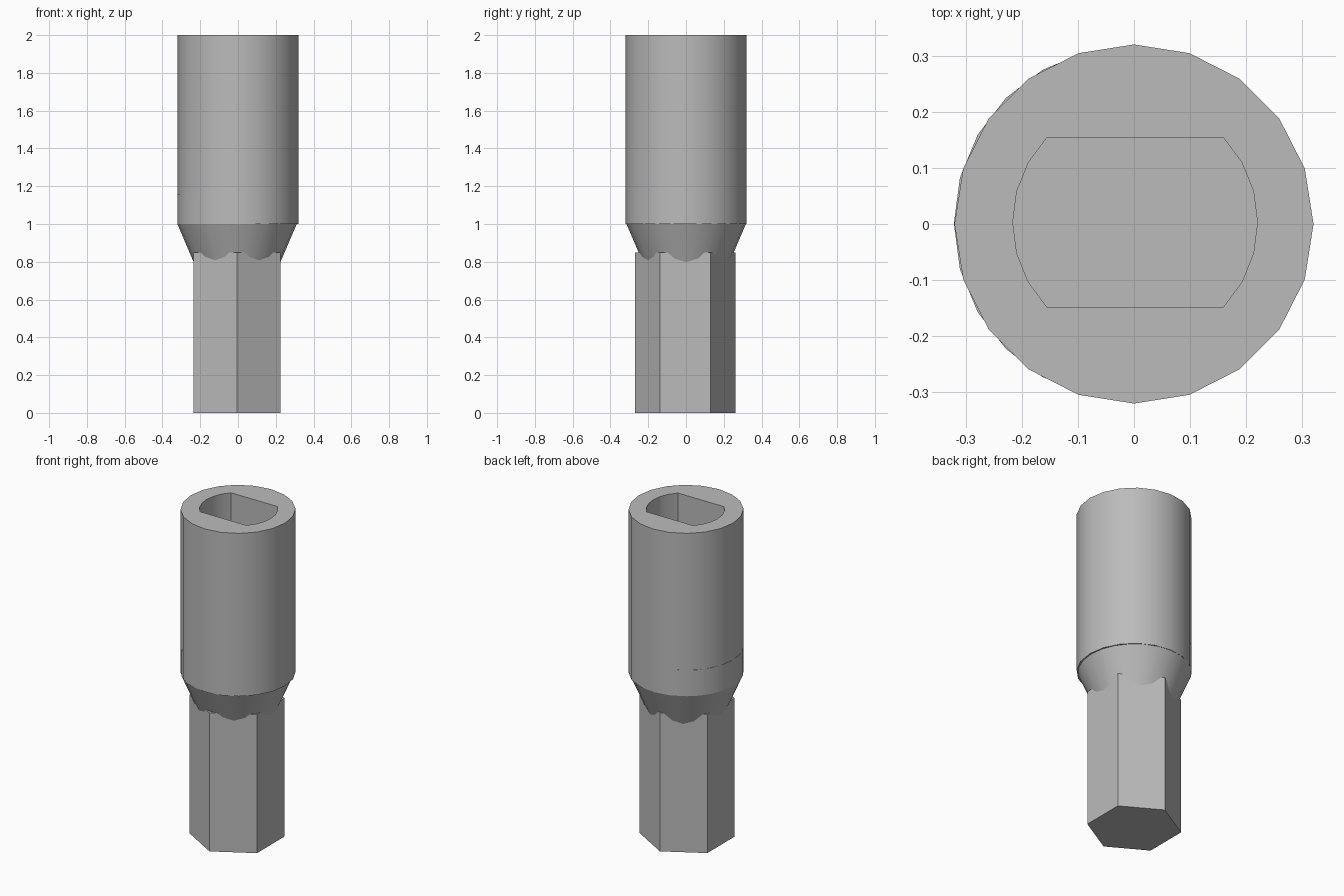
import bpy
import bmesh
from math import sin, cos, pi, asin

if "Cube" in bpy.data.objects:
    bpy.data.objects.remove(bpy.data.objects["Cube"], do_unlink=True)

steel = bpy.data.materials.new("grey steel")
steel.use_nodes = True
grey = (0.5, 0.5, 0.5, 1.0)
steel.diffuse_color = grey
steel.node_tree.nodes["Principled BSDF"].inputs["Base Color"].default_value = grey


def ring(radius, sides, start=0.0, cx=0.0, cy=0.0):
    """Points of a regular polygon in the ground plane."""
    angles = [start + 2 * pi * i / sides for i in range(sides)]
    return [(cx + radius * cos(a), cy + radius * sin(a)) for a in angles]


def loft(name, sections):
    """Closed solid through a stack of (height, outline) sections."""
    bm = bmesh.new()
    loops = [[bm.verts.new((x, y, z)) for x, y in outline] for z, outline in sections]
    for low, high in zip(loops, loops[1:]):
        for i in range(len(low)):
            j = (i + 1) % len(low)
            bm.faces.new((low[i], low[j], high[j], high[i]))
    bm.faces.new(loops[0][::-1])
    bm.faces.new(loops[-1])
    mesh = bpy.data.meshes.new(name)
    bm.to_mesh(mesh)
    bm.free()
    mesh.materials.append(steel)
    obj = bpy.data.objects.new(name, mesh)
    bpy.context.collection.objects.link(obj)
    return obj


def select(obj):
    bpy.ops.object.select_all(action='DESELECT')
    obj.select_set(True)
    bpy.context.view_layer.objects.active = obj


# Hexagonal drive shank
shank = loft("hex_shank", [(z, ring(0.265, 6, pi / 2, -0.005, -0.004)) for z in (0, 0.85)])

# Tapered neck with a short collar that sits inside the sleeve
neck = loft("tapered_neck", [(z, ring(r, 24, 0, -0.005, 0.001))
                             for z, r in ((0.75, 0.209), (1.0, 0.316), (1.16, 0.316))])

# Round sleeve
sleeve = loft("socket_sleeve", [(z, ring(0.32, 20)) for z in (1.0, 2.0)])

# Double-flat socket hole: two arcs joined by straight sides
hole_radius, half_width = 0.218, 0.151
limit = asin(half_width / hole_radius)
arc = [-limit + 2 * limit * i / 6 for i in range(7)]
outline = [(0.002 + hole_radius * cos(a + turn), 0.003 + hole_radius * sin(a + turn))
           for turn in (0, pi) for a in arc]
cutter = loft("hole_cutter", [(1.17, outline), (2.1, outline)])
cutter.hide_render = True

select(sleeve)
cut = sleeve.modifiers.new("socket hole", 'BOOLEAN')
cut.operation = 'DIFFERENCE'
cut.solver = 'EXACT'
cut.object = cutter
bpy.ops.object.modifier_apply(modifier=cut.name)
bpy.data.objects.remove(cutter, do_unlink=True)

# Smooth the round walls, keep rims and hex corners sharp
for part in (shank, neck, sleeve):
    select(part)
    bpy.ops.object.shade_smooth_by_angle(angle=pi / 9)
